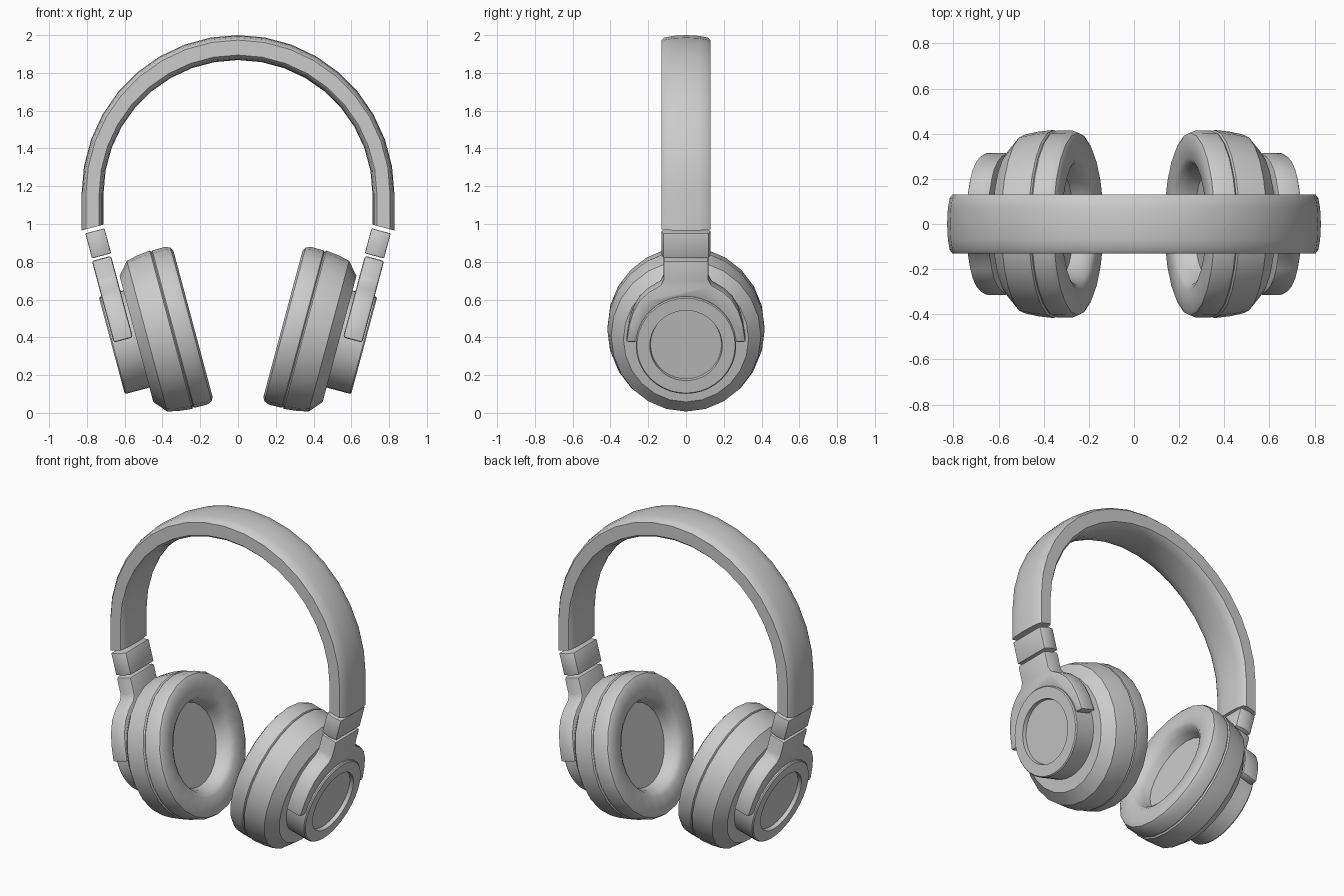
import bpy, bmesh
from math import sin, cos, pi, radians

if "Cube" in bpy.data.objects:
    bpy.data.objects.remove(bpy.data.objects["Cube"])

TILT = radians(15)
C, S = cos(TILT), sin(TILT)
CT = 0.517          # height of the cup axis in the tilted frame


def world(s, y, t, side):
    # tilted earcup frame: s = outward along cup axis, t = up along stem
    return (side * (s * C + t * S), y, -s * S + t * C)


def finish(name, rings, caps=True, closed=False, bevel=0, angle=35):
    # skin a list of equal-length closed rings into an object
    bm = bmesh.new()
    vs = [[bm.verts.new(p) for p in r] for r in rings]
    n = len(rings[0])
    pairs = list(zip(vs, vs[1:])) + ([(vs[-1], vs[0])] if closed else [])
    for a, b in pairs:
        for i in range(n):
            j = (i + 1) % n
            bm.faces.new((a[i], a[j], b[j], b[i]))
    if caps:
        bm.faces.new(vs[0])
        bm.faces.new(vs[-1])
    bmesh.ops.recalc_face_normals(bm, faces=bm.faces)
    me = bpy.data.meshes.new(name)
    bm.to_mesh(me)
    bm.free()
    ob = bpy.data.objects.new(name, me)
    bpy.context.collection.objects.link(ob)
    bpy.ops.object.select_all(action='DESELECT')
    ob.select_set(True)
    bpy.context.view_layer.objects.active = ob
    if bevel:
        m = ob.modifiers.new("bevel", 'BEVEL')
        m.width, m.segments, m.limit_method = bevel, 2, 'ANGLE'
        m.angle_limit = radians(35)
        bpy.ops.object.modifier_apply(modifier=m.name)
    bpy.ops.object.shade_smooth_by_angle(angle=radians(angle))
    return ob


def lathe(name, profile, side, n, squash=1.0):
    # revolve (s, radius) points around the cup axis
    rings = [[world(s, r * squash * sin(2 * pi * k / n),
                    CT + r * cos(2 * pi * k / n), side) for k in range(n)]
             for s, r in profile]
    return finish(name, rings)


# headband: crowned section swept along the arch, ends cut square to the stems
half = [(0, 1), (0.07, 0.97), (0.115, 0.9), (0.13, 0.8),
        (0.13, 0.2), (0.115, 0.1), (0.07, 0.03), (0, 0)]
section = half + [(-y, f) for y, f in reversed(half[1:-1])]
ZC = 1.16


def arch(a):
    return [((0.712 + 0.116 * f) * cos(a), y, ZC + (0.708 + 0.132 * f) * sin(a))
            for y, f in section]


def band_end(side):
    pts = []
    for y, f in section:
        x = 0.712 + 0.116 * f
        pts.append((side * x, y, (1.147 - S * x) / C))
    return pts


finish("headband", [band_end(1)] + [arch(radians(10 * k)) for k in range(19)]
       + [band_end(-1)])

for side, tag in ((1, "right"), (-1, "left")):
    # ear cushion with a funnel opening
    lathe("ear_cushion_" + tag,
          [(0.205, 0.25), (0.16, 0.262), (0.125, 0.28), (0.11, 0.305),
           (0.108, 0.40), (0.119, 0.421), (0.145, 0.432), (0.216, 0.431),
           (0.222, 0.424), (0.222, 0.30)], side, 24, 0.96)
    # cup shell
    lathe("ear_cup_" + tag,
          [(0.222, 0.40), (0.222, 0.426), (0.229, 0.434), (0.30, 0.426),
           (0.36, 0.413), (0.418, 0.345), (0.418, 0.20)], side, 24, 0.96)
    # round hub with a recessed outer disc
    lathe("hub_" + tag,
          [(0.40, 0.266), (0.546, 0.266), (0.553, 0.26), (0.553, 0.192),
           (0.53, 0.188)], side, 40)

    # slider block between headband and yoke
    hexa = [(0.43, 0.115), (0.482, 0.13), (0.535, 0.12)]
    hexa += [(s, -y) for s, y in reversed(hexa)]
    finish("slider_" + tag,
           [[world(s, y, t, side) for s, y in hexa] for t in (0.99, 1.127)],
           bevel=0.006)

    # forked yoke: outline in the y-t plane given thickness along s
    outer = [(0.12, 0.977), (0.12, 0.875), (0.135, 0.845), (0.2, 0.805),
             (0.245, 0.762), (0.28, 0.70), (0.302, 0.63), (0.317, 0.53)]
    inner = [(0.258 * cos(a), CT + 0.258 * sin(a))
             for a in [radians(3 + 14.5 * k) for k in range(7)]]
    right = outer + inner[:-1]
    outline = right + [(0, inner[-1][1])] + [(-y, t) for y, t in reversed(right)]
    finish("yoke_" + tag,
           [[world(s, y, t, side) for y, t in outline] for s in (0.434, 0.539)],
           bevel=0.012)
